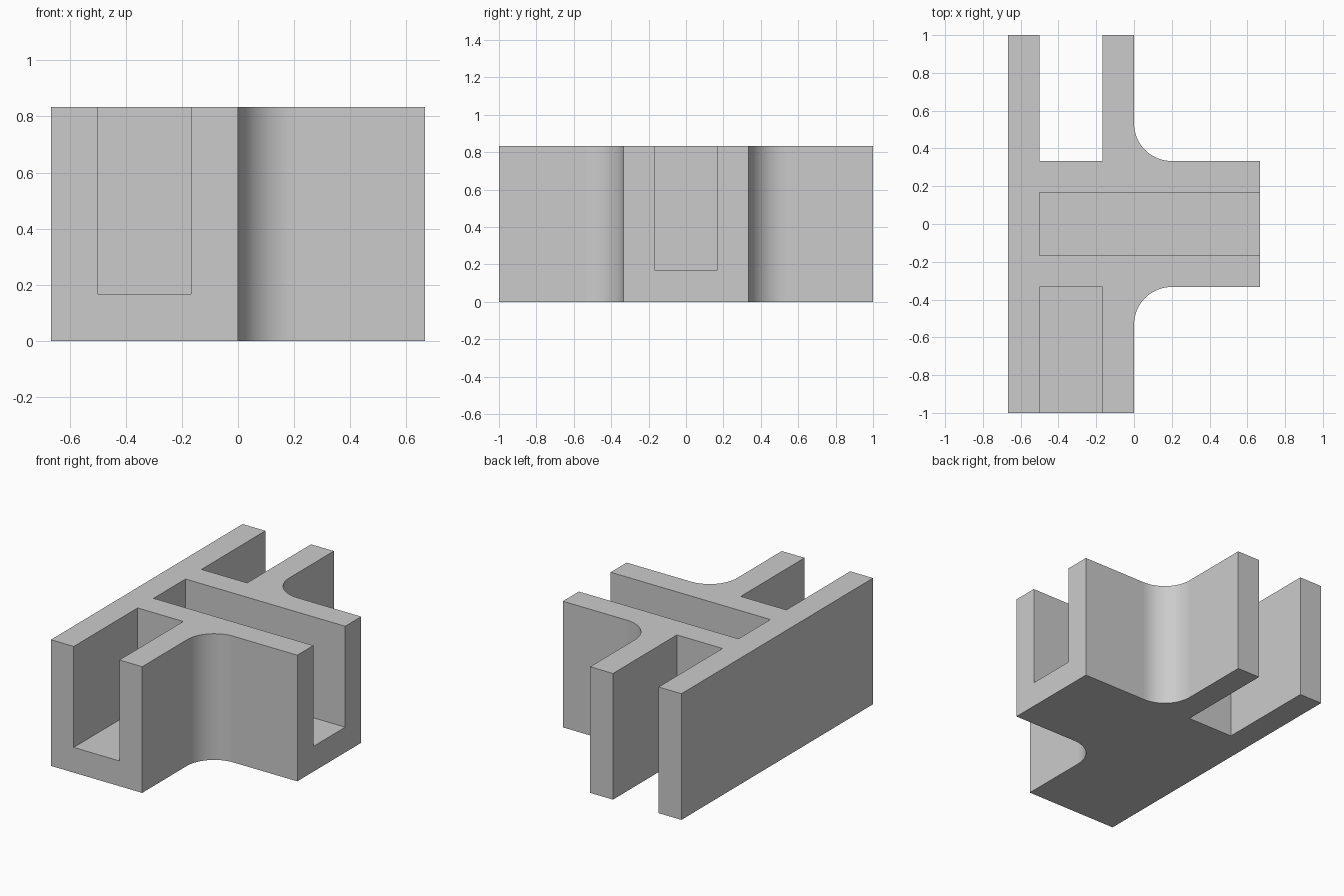
import bpy
import bmesh
from math import sin, cos, pi

if "Cube" in bpy.data.objects:
    bpy.data.objects.remove(bpy.data.objects["Cube"])

U = 1 / 6          # wall thickness, the module of the whole part
HEIGHT = 5 * U
RADIUS = 0.2       # inside corner fillets
STEPS = 16

grey = bpy.data.materials.new("plain grey")
grey.use_nodes = True
colour = (0.6, 0.6, 0.6, 1)
grey.diffuse_color = colour
grey.node_tree.nodes["Principled BSDF"].inputs["Base Color"].default_value = colour


def prism(name, outline, bottom, top):
    """Extrude a counter-clockwise outline into a solid."""
    bm = bmesh.new()
    base = bm.faces.new([bm.verts.new((x, y, bottom)) for x, y in outline])
    extruded = bmesh.ops.extrude_face_region(bm, geom=[base], use_keep_orig=True)
    for v in extruded["geom"]:
        if isinstance(v, bmesh.types.BMVert):
            v.co.z = top
    bmesh.ops.recalc_face_normals(bm, faces=bm.faces)
    mesh = bpy.data.meshes.new(name)
    bm.to_mesh(mesh)
    bm.free()
    mesh.materials.append(grey)
    obj = bpy.data.objects.new(name, mesh)
    bpy.context.collection.objects.link(obj)
    return obj


def box(name, x0, x1, y0, y1, bottom, top):
    return prism(name, [(x0, y0), (x1, y0), (x1, y1), (x0, y1)], bottom, top)


# T-shaped body with rounded inside corners and an open slot at the back
fillet = []
for i in range(STEPS + 1):
    a = pi / 2 * i / STEPS
    fillet.append((RADIUS - RADIUS * cos(a), -2 * U - RADIUS + RADIUS * sin(a)))
outline = [(-4 * U, -1), (0, -1)] + fillet + [(4 * U, -2 * U), (4 * U, 2 * U)]
outline += [(x, -y) for x, y in reversed(fillet)]
outline += [(0, 1), (-U, 1), (-U, 2 * U), (-3 * U, 2 * U), (-3 * U, 1), (-4 * U, 1)]
body = prism("tee_body", outline, 0, HEIGHT)

# Pockets open to the top, one to the front and one to the side arm's end
cutters = [
    box("front_pocket_cutter", -3 * U, -U, -1.1, -2 * U, U, 1),
    box("arm_pocket_cutter", -3 * U, 0.8, -U, U, U, 1),
]
for cutter in cutters:
    cut = body.modifiers.new(cutter.name, 'BOOLEAN')
    cut.operation = 'DIFFERENCE'
    cut.solver = 'EXACT'
    cut.object = cutter
    cutter.hide_render = True

# Apply the cuts and remove the cutters
bpy.context.view_layer.objects.active = body
for cutter in cutters:
    bpy.ops.object.modifier_apply(modifier=cutter.name)
    bpy.data.objects.remove(cutter)

# Smooth only the fillet faces, so the flat walls stay flat
for face in body.data.polygons:
    n = face.normal
    face.use_smooth = abs(n.x) > 0.01 and abs(n.y) > 0.01
for edge in body.data.edges:
    a, b = (body.data.vertices[i].co for i in edge.vertices)
    edge.use_edge_sharp = abs(a.z - b.z) < 0.01
